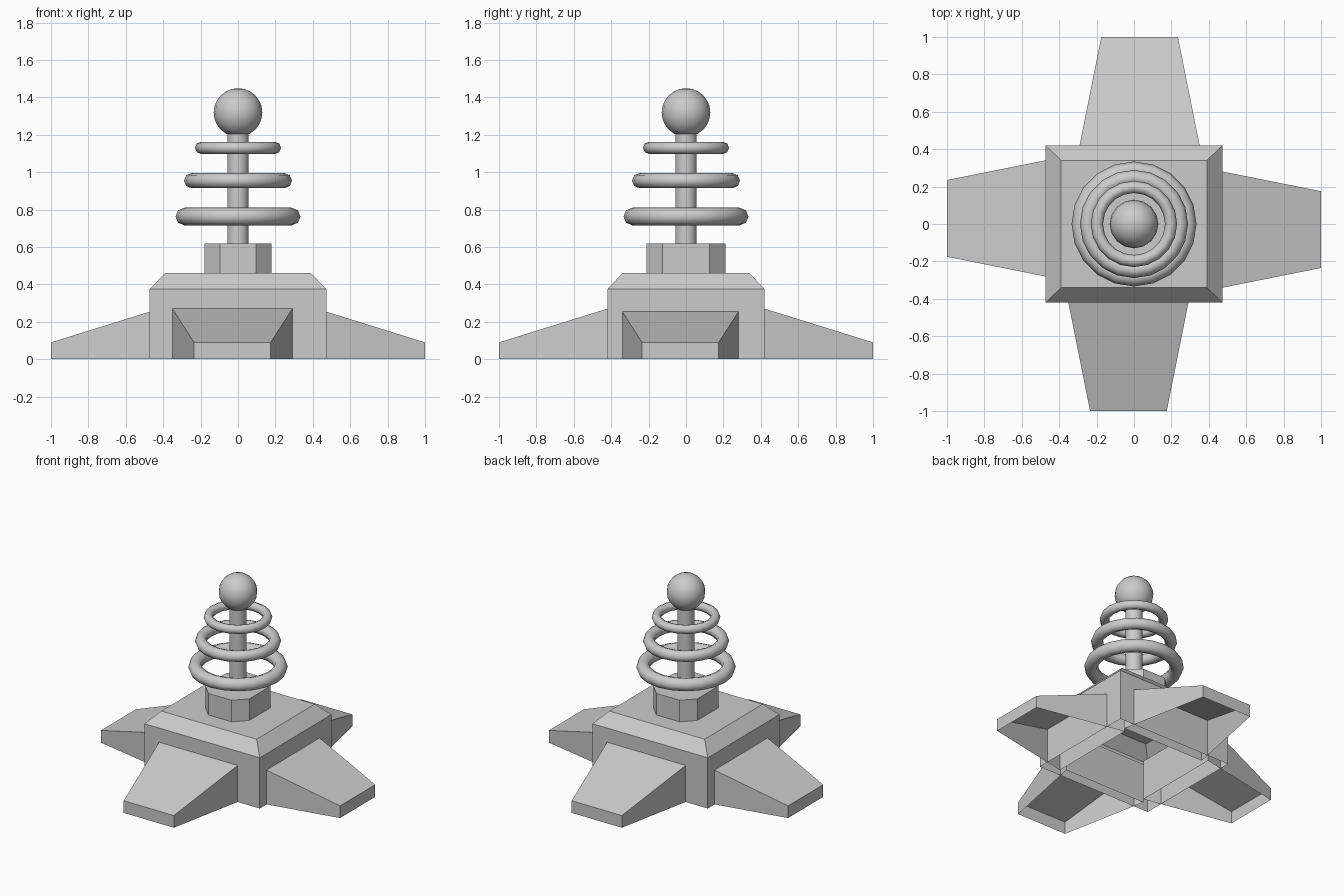
import bpy, bmesh, math
from mathutils import Matrix

if "Cube" in bpy.data.objects:
    bpy.data.objects.remove(bpy.data.objects["Cube"])


def make_object(name, bm, smooth=False):
    bmesh.ops.recalc_face_normals(bm, faces=bm.faces)
    mesh = bpy.data.meshes.new(name)
    bm.to_mesh(mesh)
    bm.free()
    obj = bpy.data.objects.new(name, mesh)
    bpy.context.collection.objects.link(obj)
    if smooth:
        for p in mesh.polygons:
            p.use_smooth = True
    return obj


def loft(name, sections, cap_start=False, cap_end=True):
    """Shell through matching closed cross-sections."""
    bm = bmesh.new()
    loops = [[bm.verts.new(p) for p in s] for s in sections]
    n = len(loops[0])
    for a, b in zip(loops, loops[1:]):
        for i in range(n):
            j = (i + 1) % n
            bm.faces.new((a[i], a[j], b[j], b[i]))
    if cap_start:
        bm.faces.new(loops[0][::-1])
    if cap_end:
        bm.faces.new(loops[-1])
    return make_object(name, bm)


def rect(hx, hy, z):
    return [(-hx, -hy, z), (hx, -hy, z), (hx, hy, z), (-hx, hy, z)]


def octagon(hx, hy, c, z):
    return [(-hx + c, -hy, z), (hx - c, -hy, z), (hx, -hy + c, z), (hx, hy - c, z),
            (hx - c, hy, z), (-hx + c, hy, z), (-hx, hy - c, z), (-hx, -hy + c, z)]


# Base block: hollow underneath, sloped upper rim
loft("base_block", [rect(0.472, 0.42, 0), rect(0.472, 0.42, 0.375), rect(0.39, 0.34, 0.46)])

# Collar with cut corners
loft("collar", [octagon(0.18, 0.21, 0.085, 0.46), octagon(0.18, 0.21, 0.085, 0.62)])


# Four tapered feet, open underneath, slightly offset like a pinwheel
def foot_end(y, half, top, cx=-0.03):
    return [(cx - half, y, 0), (cx + half, y, 0), (cx + half, y, top), (cx - half, y, top)]


for i, side in enumerate(("front", "right", "back", "left")):
    foot = loft(side + "_foot", [foot_end(-0.34, 0.337, 0.295), foot_end(-1.0, 0.205, 0.09)],
                cap_start=True)
    bm = bmesh.new()
    bm.from_mesh(foot.data)
    under = [f for f in bm.faces if all(v.co.z < 0.001 for v in f.verts)]
    bmesh.ops.delete(bm, geom=under, context='FACES_ONLY')
    bm.transform(Matrix.Rotation(i * math.pi / 2, 4, 'Z'))
    bm.to_mesh(foot.data)
    bm.free()

# Central pole
bm = bmesh.new()
bmesh.ops.create_cone(bm, cap_ends=False, segments=16, radius1=0.057, radius2=0.057, depth=0.62,
                      matrix=Matrix.Translation((0, 0, 0.92)))
make_object("pole", bm, smooth=True)

# Ball on top
bm = bmesh.new()
bmesh.ops.create_uvsphere(bm, u_segments=16, v_segments=12, radius=0.13,
                          matrix=Matrix.Translation((0, 0, 1.319)))
make_object("ball", bm, smooth=True)

# Three floating rings, shrinking upwards
for name, z, s in (("lower_ring", 0.763, 1.0), ("middle_ring", 0.955, 0.865), ("upper_ring", 1.13, 0.69)):
    bpy.ops.mesh.primitive_torus_add(location=(0, 0, z), major_segments=20, minor_segments=8,
                                     major_radius=0.287 * s, minor_radius=0.047 * s)
    ring = bpy.context.object
    ring.name = name
    for p in ring.data.polygons:
        p.use_smooth = True
